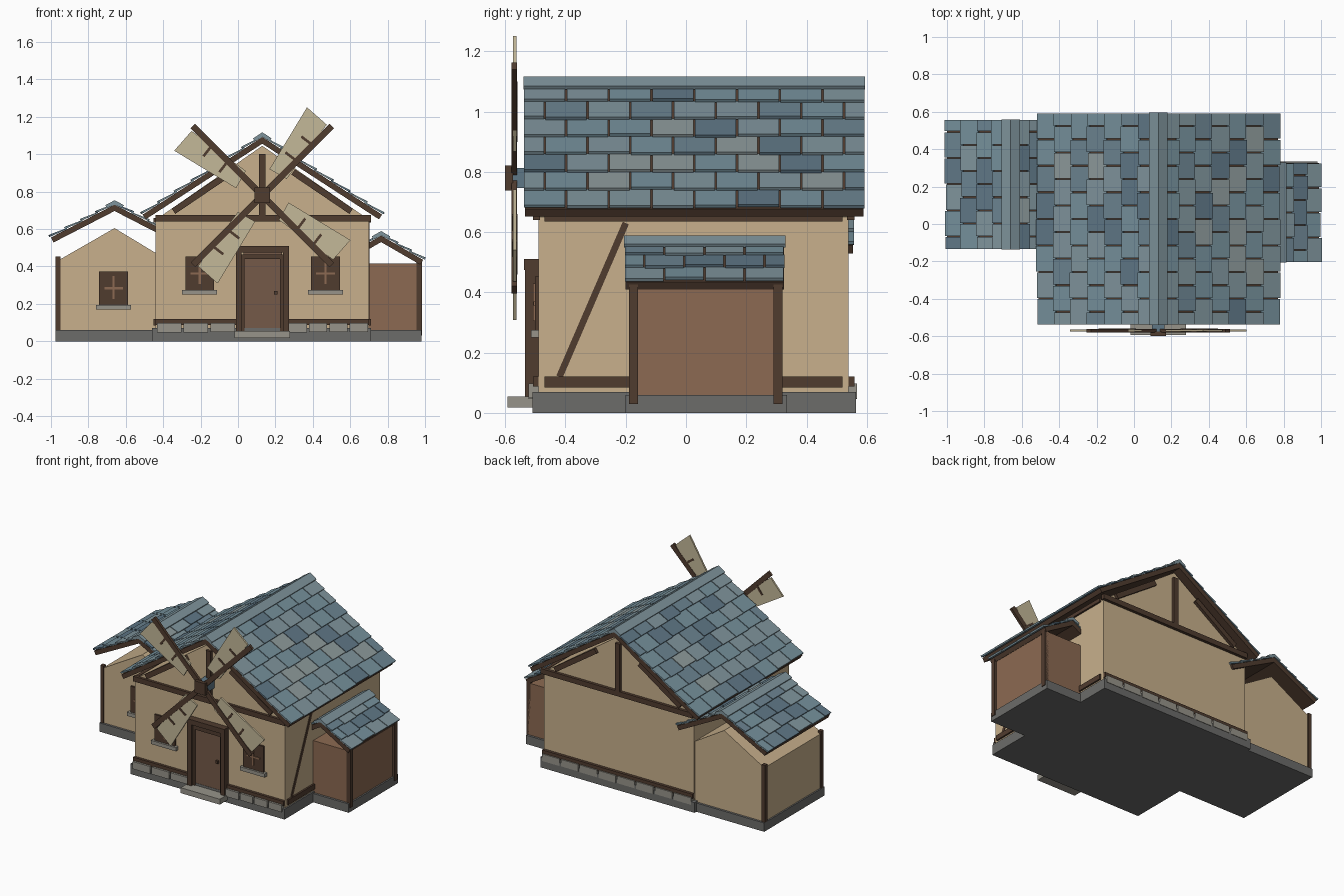
import bpy, bmesh, math, random
from mathutils import Vector

if "Cube" in bpy.data.objects:
    bpy.data.objects.remove(bpy.data.objects["Cube"])

random.seed(4)


def mat(name, hexcol):
    rgb = [int(hexcol[i:i + 2], 16) / 255 for i in (0, 2, 4)]
    m = bpy.data.materials.new(name)
    m.diffuse_color = [((c + 0.055) / 1.055) ** 2.4 if c > 0.04 else c / 12.92 for c in rgb] + [1]
    m.use_nodes = True
    m.node_tree.nodes["Principled BSDF"].inputs["Base Color"].default_value = m.diffuse_color
    return m


PLASTER = mat("plaster", "c8b08c")
DARK = mat("dark_wood", "503c2f")
BROWN = mat("brown_wood", "8c6a52")
DOOR = mat("door_wood", "755a48")
BASE = mat("base_stone", "6c6c6a")
STONE = mat("light_stone", "97948a")
SAIL = mat("sail_cloth", "c4b898")
SLATES = [mat("slate_%d" % i, h) for i, h in
          enumerate(["7f949c", "75909b", "6b8390", "8d9a9b", "5f7786"])]


def prisms(name, parts, mats):
    """Each part is (xz outline, y0, y1, material index)."""
    bm = bmesh.new()
    for pts, y0, y1, mi in parts:
        a = [bm.verts.new((x, y0, z)) for x, z in pts]
        b = [bm.verts.new((x, y1, z)) for x, z in pts]
        n = len(pts)
        faces = [bm.faces.new(a), bm.faces.new(b[::-1])]
        faces += [bm.faces.new((a[i], b[i], b[(i + 1) % n], a[(i + 1) % n])) for i in range(n)]
        for f in faces:
            f.material_index = mi
    bmesh.ops.recalc_face_normals(bm, faces=bm.faces)
    me = bpy.data.meshes.new(name)
    bm.to_mesh(me)
    bm.free()
    for m in mats:
        me.materials.append(m)
    ob = bpy.data.objects.new(name, me)
    bpy.context.collection.objects.link(ob)
    return ob


def rect(x0, x1, z0, z1):
    return [(x0, z0), (x1, z0), (x1, z1), (x0, z1)]


def box(name, x0, x1, y0, y1, z0, z1, m):
    return prisms(name, [(rect(x0, x1, z0, z1), y0, y1, 0)], [m])


def beam(p, q, w):
    """Outline of a straight plank from p to q in the xz plane."""
    p, q = Vector(p), Vector(q)
    d = (q - p).normalized()
    n = Vector((-d.y, d.x)) * w / 2
    return [tuple(p - n), tuple(q - n), tuple(q + n), tuple(p + n)]


def roof(name, rx, rz, run, drop, y0, y1, rows, tile_w):
    """Dark boarding, staggered slates and a ridge cap on two slopes."""
    length = math.hypot(run, drop)
    boards, tiles, cap = [], [], []
    for s in (-1, 1):
        d = Vector((s * run, -drop)) / length
        n = Vector((s * drop, run)) / length
        P = lambda u, h: tuple(Vector((rx, rz)) + d * u + n * h)
        low = (rx, rz - 0.03 * length / run)
        boards.append(([(rx, rz), P(length, 0), P(length, -0.03), low], y0 + .005, y1 - .005, 0))
        step = (length - 0.01) / rows
        for r in range(rows):
            u0, u1 = 0.005 + r * step, 0.005 + (r + 1) * step + 0.008
            y = y0 - (tile_w / 2 if r % 2 else 0)
            while y < y1 - 0.01:
                a, b = max(y, y0) + .003, min(y + tile_w, y1) - .003
                if b - a > 0.01:
                    e = u1 + random.uniform(-.006, .004)
                    tiles.append(([P(u0, 0), P(e, .006), P(e, .017), P(u0, .006)],
                                  a, b, random.choice((0, 0, 1, 1, 2, 3, 4))))
                y += tile_w
        top = 0.021 * length / run
        cap.append(([(rx, rz), P(.045, .008), P(.045, .021), (rx, rz + top)], y0, y1, 0))
    prisms(name + "_boards", boards, [DARK])
    prisms(name + "_slates", tiles, SLATES)
    prisms(name + "_ridge_cap", cap, [SLATES[0]])


CX = 0.13  # centre of the main house

# Foundations
box("main_foundation", -.46, .71, -.51, .565, 0, .07, BASE)
box("wing_foundation", -.975, -.44, -.11, .545, 0, .06, BASE)
box("shed_foundation", .68, .98, -.20, .335, 0, .06, BASE)

# Wall bodies
prisms("main_walls", [([(-.44, .06), (.70, .06), (.70, .65), (CX, 1.045), (-.44, .65)],
                       -.49, .54, 0)], [PLASTER])
prisms("wing_walls", [([(-.965, .05), (-.42, .05), (-.42, .46), (-.66, .605), (-.965, .43)],
                       -.095, .53, 0)], [PLASTER])
box("shed_walls", .68, .97, -.185, .32, .05, .415, BROWN)

# Roofs
roof("main_roof", CX, 1.092, .64, .415, -.54, .595, 7, .1419)
roof("wing_roof", -.66, .73, .34, .175, -.137, .56, 4, .14)
roof("shed_roof", .765, .565, .225, .13, -.205, .33, 3, .133)

# Timber framing on both gables
for tag, ya, yb in (("front", -.508, -.485), ("back", .535, .56)):
    parts = [rect(-.44, .71, .64, .675), rect(CX - .018, CX + .018, .675, 1.0)]
    for s in (-1, 1):
        parts.append(beam((CX + s * .475, .695), (CX + s * .165, .905), .034))
    spans = [(-.44, -.01), (.27, .70)] if tag == "front" else [(-.44, .70)]
    parts += [rect(a, b, .088, .12) for a, b in spans]
    prisms(tag + "_gable_timbers", [(p, ya, yb, 0) for p in parts], [DARK])

# Side timbers and right wall brace
for tag, xa, xb in (("right", .69, .712), ("left", -.452, -.43)):
    box(tag + "_top_timber", xa, xb, -.47, .52, .635, .66, DARK)
    box(tag + "_bottom_timber", xa, xb, -.47, .52, .085, .12, DARK)
brace = prisms("right_wall_brace", [(beam((-.42, .12), (-.20, .63), .022), -.704, -.69, 0)], [DARK])
brace.rotation_euler.z = math.pi / 2

# Corner posts
for i, y in enumerate((-.10, .51)):
    box("wing_post_%d" % i, -.975, -.95, y, y + .027, .06, .452, DARK)
for i, y in enumerate((-.19, .29)):
    box("shed_post_%d" % i, .955, .985, y, y + .03, .03, .43, DARK)

# Stone courses at the foot of the front and back walls
stones = []
for x0, x1, n, ya, yb in ((-.44, -.01, 3, -.522, -.48), (.265, .70, 4, -.522, -.48),
                          (-.44, .70, 8, .53, .568)):
    w = (x1 - x0) / n
    for i in range(n):
        j = random.uniform(0, .006)
        stones.append((rect(x0 + i * w + .006, x0 + (i + 1) * w - .006, .045 + j, .097), ya, yb, 0))
prisms("wall_stones", stones, [STONE])

# Door, frame, knob and step
box("door", .03, .235, -.508, -.48, .05, .475, DOOR)
prisms("door_frame", [(rect(-.012, .02, .05, .505), -.535, -.48, 0),
                      (rect(.24, .272, .05, .505), -.535, -.48, 0),
                      (rect(-.012, .272, .475, .51), -.537, -.48, 0),
                      (rect(.02, .035, .05, .465), -.517, -.48, 0),
                      (rect(.225, .24, .05, .465), -.517, -.48, 0),
                      (rect(.02, .24, .44, .465), -.518, -.48, 0)], [DARK])
box("door_knob", .193, .21, -.522, -.5, .25, .27, DARK)
box("door_step", -.02, .277, -.593, -.48, .018, .055, STONE)

# Windows
for name, x, y, z in (("left_window", -.205, -.49, .275), ("right_window", .468, -.49, .275),
                      ("wing_window", -.665, -.095, .195)):
    box(name + "_panel", x - .077, x + .077, y - .012, y + .02, z, z + .178, DARK)
    prisms(name + "_cross", [(rect(x - .006, x + .006, z + .03, z + .155), y - .018, y, 0),
                             (rect(x - .05, x + .05, z + .082, z + .094), y - .017, y, 0)], [BROWN])
    box(name + "_sill", x - .094, x + .094, y - .025, y + .02, z - .025, z, STONE)

# Windmill: hub, axle, four arms with sails and battens
HZ = .78
box("windmill_axle", CX - .033, CX + .033, -.58, -.48, HZ - .033, HZ + .033, SLATES[4])
box("windmill_hub", CX - .041, CX + .041, -.60, -.575, HZ - .041, HZ + .041, DARK)
for k in range(4):
    t = math.radians(45 + 90 * k)
    u, v = Vector((math.cos(t), math.sin(t))), Vector((-math.sin(t), math.cos(t)))
    L = lambda a, b: tuple(Vector((CX, HZ)) + u * a + v * b)
    prisms("windmill_sail_%d" % k, [([L(.126, .072), L(.155, -.03), L(.511, .024), L(.502, .164)],
                                     -.575, -.563, 0)], [SAIL])
    prisms("windmill_arm_%d" % k, [(beam(L(0, 0), L(.525, 0), .034), -.579, -.561, 0)]
           + [(beam(L(a, 0), L(a - .01, .075), .014), -.578, -.56, 0) for a in (.26, .38)], [DARK])
